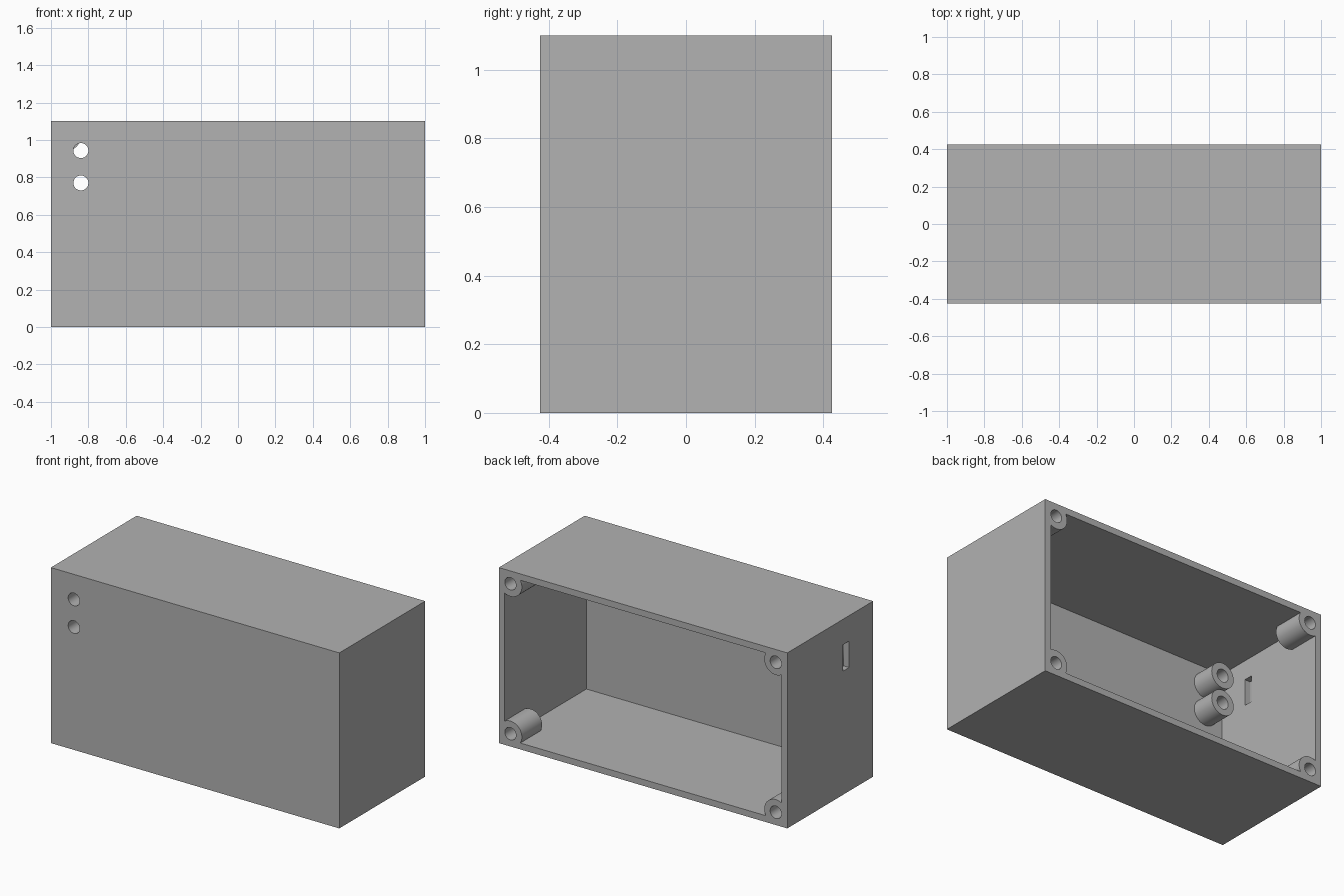
import bpy
from mathutils import Matrix
from math import pi

if "Cube" in bpy.data.objects:
    bpy.data.objects.remove(bpy.data.objects["Cube"], do_unlink=True)

# Overall size and wall thickness
W, D, H, WALL = 2.0, 0.85, 1.1, 0.04
BACK = D / 2
FRONT = -D / 2
POST_R, HOLE_R = 0.0795, 0.039
POST_LENGTH = 0.2
STANDOFF_TIP = -0.235

plastic = bpy.data.materials.new("grey plastic")
plastic.use_nodes = True
grey = (0.445, 0.445, 0.445, 1)
plastic.diffuse_color = grey
plastic.node_tree.nodes["Principled BSDF"].inputs["Base Color"].default_value = grey


def block(name, low, high):
    """Box between two opposite corners."""
    size = [b - a for a, b in zip(low, high)]
    centre = [(a + b) / 2 for a, b in zip(low, high)]
    bpy.ops.mesh.primitive_cube_add(size=1)
    ob = bpy.context.object
    ob.name = name
    ob.data.transform(Matrix.Translation(centre) @ Matrix.Diagonal((*size, 1)))
    ob.data.materials.append(plastic)
    return ob


def rod(name, x, z, y0, y1, radius):
    """Cylinder running front to back."""
    bpy.ops.mesh.primitive_cylinder_add(vertices=48, radius=radius, depth=y1 - y0)
    ob = bpy.context.object
    ob.name = name
    ob.data.transform(Matrix.Translation((x, (y0 + y1) / 2, z)) @ Matrix.Rotation(pi / 2, 4, "X"))
    ob.data.materials.append(plastic)
    return ob


def cut(target, cutter):
    """Subtract the cutter and discard it."""
    mod = target.modifiers.new("cut", "BOOLEAN")
    mod.operation = "DIFFERENCE"
    mod.solver = "EXACT"
    mod.object = cutter
    bpy.context.view_layer.objects.active = target
    bpy.ops.object.modifier_apply(modifier=mod.name)
    bpy.data.objects.remove(cutter, do_unlink=True)


corners = [(x, z) for x in (-0.92, 0.92) for z in (0.08, H - 0.08)]
standoffs = [(-0.84, 0.77), (-0.84, 0.943)]

# Inner space, leaving room for corner posts and standoffs
cavity = block("cavity", (-W / 2 + WALL, FRONT + WALL, WALL),
               (W / 2 - WALL, BACK + 0.1, H - WALL))
for x, z in corners:
    cut(cavity, rod("corner_post", x, z, BACK - POST_LENGTH, BACK + 0.2, POST_R))
for x, z in standoffs:
    cut(cavity, rod("standoff", x, z, FRONT - 0.1, STANDOFF_TIP, POST_R))

# Enclosure open at the back
body = block("enclosure", (-W / 2, FRONT, 0), (W / 2, BACK, H))
cut(body, cavity)

# Screw holes, front holes and side slot
for x, z in corners:
    cut(body, rod("screw_hole", x, z, BACK - POST_LENGTH - 0.03, BACK + 0.1, HOLE_R))
for x, z in standoffs:
    cut(body, rod("front_hole", x, z, FRONT - 0.1, STANDOFF_TIP + 0.05, HOLE_R + 0.001))
cut(body, block("side_slot", (-W / 2 - 0.1, -0.187, 0.775), (-W / 2 + WALL + 0.02, -0.127, 0.94)))

# Smooth round posts, sharp box edges
bpy.ops.object.select_all(action="DESELECT")
body.select_set(True)
bpy.context.view_layer.objects.active = body
bpy.ops.object.shade_smooth_by_angle(angle=pi / 6)
